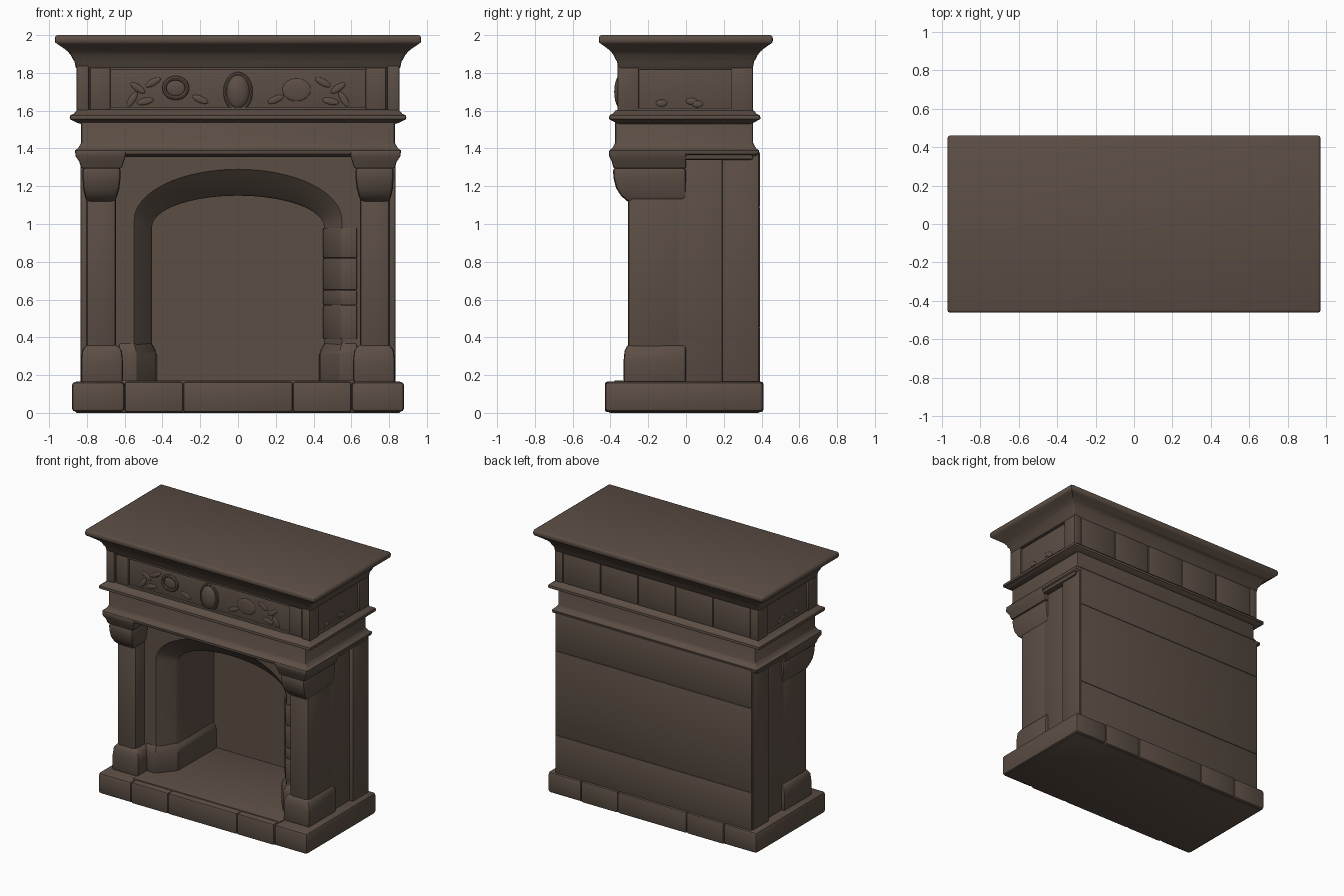
import bpy, bmesh, math
from mathutils import Matrix

if "Cube" in bpy.data.objects:
    bpy.data.objects.remove(bpy.data.objects["Cube"])

stone = bpy.data.materials.new("brown stone")
stone.diffuse_color = (0.107, 0.077, 0.059, 1)
stone.use_nodes = True
stone.node_tree.nodes["Principled BSDF"].inputs["Base Color"].default_value = stone.diffuse_color


def finish(name, bm, bevel=0.0, segs=2, angle=50):
    """Bevel sharp edges, then turn the bmesh into a named stone object."""
    bmesh.ops.recalc_face_normals(bm, faces=bm.faces)
    if bevel:
        sharp = [e for e in bm.edges if e.is_manifold
                 and e.calc_face_angle(0) > math.radians(angle)]
        bmesh.ops.bevel(bm, geom=sharp, offset=bevel, segments=segs,
                        profile=0.5, affect='EDGES', clamp_overlap=True)
    me = bpy.data.meshes.new(name)
    bm.to_mesh(me)
    bm.free()
    me.materials.append(stone)
    ob = bpy.data.objects.new(name, me)
    bpy.context.collection.objects.link(ob)
    return ob


def loft(name, rings, bevel=0.0, closed=True, caps=(True, True), **kw):
    """Skin a list of equal-length point rings."""
    bm = bmesh.new()
    vs = [[bm.verts.new(p) for p in r] for r in rings]
    n = len(rings[0])
    for a, b in zip(vs, vs[1:]):
        for i in range(n if closed else n - 1):
            j = (i + 1) % n
            bm.faces.new((a[i], a[j], b[j], b[i]))
    if caps[0]:
        bm.faces.new(vs[0])
    if caps[1]:
        bm.faces.new(vs[-1])
    return finish(name, bm, bevel, **kw)


def rect(x0, x1, y0, y1, z):
    return [(x0, y0, z), (x1, y0, z), (x1, y1, z), (x0, y1, z)]


def box(name, x0, x1, y0, y1, z0, z1, bevel=0.008):
    return loft(name, [rect(x0, x1, y0, y1, z0), rect(x0, x1, y0, y1, z1)], bevel)


def moulding(name, hx, y0, y1, profile):
    """Rectangular moulding; profile is a list of (outward offset, z)."""
    return loft(name, [rect(-hx - d, hx + d, y0 - d * .92, y1 + d * .95, z)
                       for d, z in profile], 0.012, angle=60)


def ellipsoid(name, c, size, roll=0.0):
    """Carved boss, roll turns it in the front plane."""
    bm = bmesh.new()
    m = (Matrix.Translation(c) @ Matrix.Rotation(roll, 4, 'Y')
         @ Matrix.Diagonal((*size, 1)))
    bmesh.ops.create_uvsphere(bm, u_segments=24, v_segments=12, radius=1, matrix=m)
    return finish(name, bm)


def oval_ring(name, c, rx, rz, r):
    """Carved oval rim in the front plane."""
    rings = []
    for i in range(33):
        t = math.tau * i / 32
        rings.append([(c[0] + (rx + r * math.cos(u)) * math.cos(t),
                       c[1] + r * math.sin(u),
                       c[2] + (rz + r * math.cos(u)) * math.sin(t))
                      for u in [math.tau * k / 8 for k in range(8)]])
    return loft(name, rings, caps=(False, False))


# Plinth made of five blocks, hearth slab on top
cuts = [-.88, -.6, -.29, .29, .6, .88]
for x0, x1 in zip(cuts, cuts[1:]):
    end = abs(x0 + x1) > 1
    box("plinth_block", x0, x1, -.43, .41, .005, .165, .022 if end else .012)
box("plinth_core", -.86, .86, -.41, .39, 0, .15)
box("hearth_slab", -.62, .62, -.38, .37, .14, .172, .006)

# Arched front wall, splayed surround and firebox in one skin
STEPS = 32


def arch(hw, spring, peak, y):
    pts = [(hw, y, .16)]
    for i in range(STEPS + 1):
        t = math.pi * i / STEPS
        pts.append((hw * math.cos(t), y, spring + (peak - spring) * math.sin(t)))
    return pts + [(-hw, y, .16)]


front = arch(.55, 1.02, 1.29, -.2)
border = [(p[0] * .66 / .55, -.2, 1.38) for p in front]
border[0], border[-1] = (.66, -.2, .16), (-.66, -.2, .16)
lip = arch(.535, 1.015, 1.275, -.185)
throat = arch(.465, .99, 1.16, -.09)
loft("arched_firebox", [border, front, lip, throat, arch(.455, .985, 1.15, -.075),
                        arch(.455, .985, 1.15, .36)],
     closed=False, caps=(False, True))

# Back slabs
for z0, z1 in ((.16, .45), (.45, 1.09), (1.09, 1.38)):
    box("back_slab", -.825, .825, .365, .393, z0, z1, .006)

for s in (1, -1):
    # Side walls: rear pilaster and recessed middle panel
    box("rear_pilaster", s * .56, s * .835, .19, .387, .16, 1.38, .012)
    box("side_panel", s * .56, s * .805, -.05, .21, .16, 1.37, .01)

    # Front column: base, shaft, corbel capital
    def col(x0, x1, y0, z):
        return rect(s * x0, s * x1, y0, .0, z)
    loft("column_base", [col(.61, .83, -.33, .16), col(.61, .83, -.33, .28),
                         col(.615, .825, -.325, .33), col(.64, .805, -.31, .36)], .014)
    loft("column_shaft", [col(.645, .805, -.308, .3), col(.645, .805, -.308, 1.2)], .025)
    loft("column_capital", [col(.65, .805, -.31, 1.12), col(.638, .812, -.345, 1.15),
                            col(.628, .82, -.37, 1.19), col(.622, .823, -.383, 1.24),
                            col(.62, .825, -.388, 1.30)], .02)
    loft("column_abacus", [col(.615, .83, -.385, 1.295), col(.605, .84, -.392, 1.33),
                           col(.595, .86, -.408, 1.36), col(.595, .86, -.408, 1.39)], .008)
    box("side_string_course", s * .7, s * .85, -.1, .355, 1.34, 1.39, .01)

    # Splayed jamb with skirting base that runs to the firebox back
    def jamb(o, z):
        return [(s * x, y, z) for x, y in
                ((.63, -.2 - o), (.55 - o * .5, -.2 - o), (.46 - o, -.085 - o * .5),
                 (.455 - o, .36), (.63, .36))]
    loft("jamb_base", [jamb(.025, .16), jamb(.025, .31), jamb(.018, .335),
                       jamb(-.005, .375)], .006)
    # Quoin stones show on the right jamb only
    if s == 1:
        for z0, z1 in ((.39, .57), (.57, .65), (.65, .82), (.82, .98)):
            loft("jamb_quoin", [jamb(.007, z0), jamb(.007, z1)], .007)

# Entablature: lower string course, plain band, middle moulding
moulding("lower_entablature", .83, -.375, .355,
         [(-.01, 1.355), (.01, 1.36), (.033, 1.37), (.033, 1.39), (.018, 1.40),
          (.005, 1.42), (0, 1.43), (0, 1.56)])
moulding("middle_moulding", .85, -.37, .355,
         [(-.02, 1.53), (0, 1.535), (.02, 1.545), (.04, 1.555), (.042, 1.575),
          (.02, 1.583), (.005, 1.60), (-.01, 1.605)])

# Frieze: core, corner posts, frame and blocks
box("frieze_core", -.838, .838, -.342, .338, 1.58, 1.85, .004)
for s in (1, -1):
    for y0, y1 in ((-.362, -.25), (.24, .355)):
        box("frieze_corner_post", s * .79, s * .855, y0, y1, 1.59, 1.84, .006)
    box("frieze_front_block", s * .675, s * .783, -.356, -.3, 1.605, 1.83, .008)
    for z in (1.595, 1.818):
        box("side_panel_rail", s * .8, s * .85, -.26, .25, z, z + .02, .005)
    # Small carvings on the side panels
    for y, z in ((-.13, 1.64), (.03, 1.65), (.06, 1.635)):
        ellipsoid("side_carving", (s * .838, y, z), (.008, .03, .018))
for z in (1.597, 1.815):
    box("front_panel_rail", -.68, .68, -.358, -.3, z, z + .02, .005)
for i in range(5):
    x = -.79 + i * .316
    box("frieze_back_block", x + .002, x + .314, .3, .353, 1.6, 1.835, .005)

# Frieze carvings: central boss, left medallion, faint leaf scrolls
ellipsoid("central_boss", (0, -.345, 1.70), (.062, .035, .09))
oval_ring("central_boss_rim", (0, -.345, 1.70), .068, .095, .01)
oval_ring("medallion_rim", (-.33, -.345, 1.72), .06, .052, .012)
ellipsoid("medallion", (-.33, -.342, 1.72), (.052, .012, .045))
ellipsoid("faint_medallion", (.31, -.342, 1.71), (.075, .01, .06))
for s in (1, -1):
    for x, z, roll in ((.45, 1.75, .5), (.53, 1.72, -.6), (.49, 1.65, .2),
                       (.56, 1.66, 1.0), (.2, 1.66, -.4)):
        ellipsoid("leaf_carving", (s * x, -.342, z), (.045, .008, .018), s * roll)

# Cornice: cove flaring out to the mantel shelf
moulding("cornice", .86, -.36, .355,
         [(-.005, 1.825), (0, 1.83), (.005, 1.86), (.015, 1.872), (.022, 1.89),
          (.04, 1.912), (.062, 1.93), (.088, 1.947), (.1, 1.955), (.108, 1.962),
          (.11, 1.97), (.11, 1.985), (.106, 1.995), (.095, 2.0)])

# Smooth shading with crisp edges
bpy.ops.object.select_all(action='SELECT')
bpy.context.view_layer.objects.active = bpy.context.scene.objects[0]
bpy.ops.object.shade_smooth_by_angle(angle=math.radians(35))
